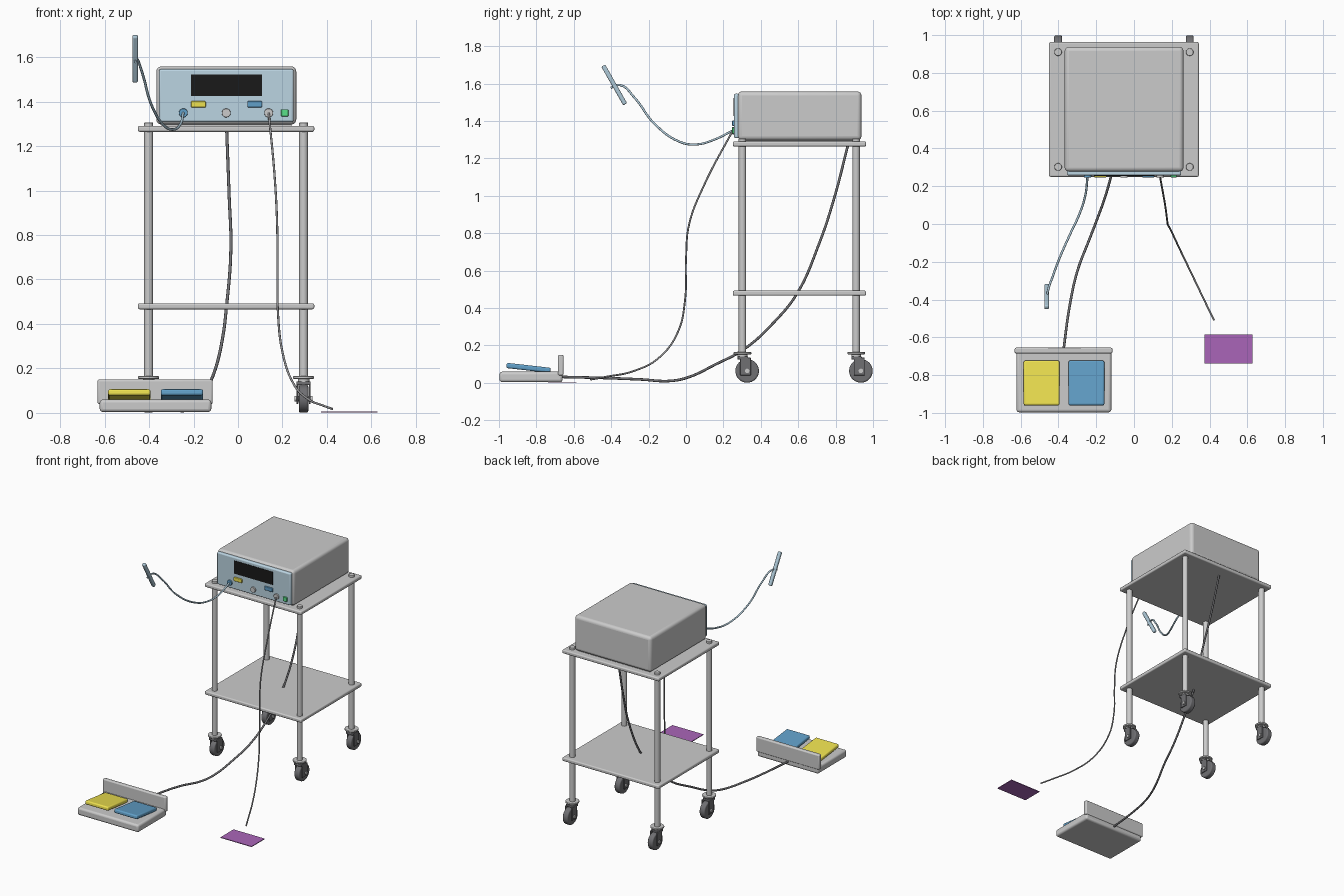
import bpy, math
from mathutils import Vector

if "Cube" in bpy.data.objects:
    bpy.data.objects.remove(bpy.data.objects["Cube"])

MATS = {}
COL = dict(panel=(.50, .66, .76), black=(.01, .01, .01), yellow=(.85, .75, .08), blue=(.12, .35, .58),
           green=(.1, .75, .25), purple=(.40, .13, .48), dark=(.16, .16, .17), pale=(.42, .58, .68),
           cord=(.3, .3, .31))


def paint(ob, color):
    if color:
        if color not in MATS:
            MATS[color] = bpy.data.materials.new(color)
            MATS[color].diffuse_color = (*COL[color], 1)
        ob.data.materials.append(MATS[color])


def smooth(ob):
    bpy.ops.object.select_all(action='DESELECT')
    ob.select_set(True)
    bpy.context.view_layer.objects.active = ob
    bpy.ops.object.shade_smooth_by_angle(angle=math.radians(35))


def box(name, x, y, z, bevel=0, color=None, rot_x=0, segments=3):
    lo, hi = Vector((x[0], y[0], z[0])), Vector((x[1], y[1], z[1]))
    bpy.ops.mesh.primitive_cube_add(size=1, location=(lo + hi) / 2)
    ob = bpy.context.object
    ob.name = name
    ob.scale = hi - lo
    bpy.ops.object.transform_apply(location=False, rotation=False, scale=True)
    ob.rotation_euler.x = rot_x
    paint(ob, color)
    if bevel:
        m = ob.modifiers.new("round", 'BEVEL')
        m.width, m.segments = bevel, segments
        smooth(ob)
    return ob


def cyl(name, loc, r, depth, axis='z', color=None, bevel=0, verts=32):
    rot = {'z': (0, 0, 0), 'x': (0, math.pi / 2, 0), 'y': (math.pi / 2, 0, 0)}[axis]
    bpy.ops.mesh.primitive_cylinder_add(vertices=verts, radius=r, depth=depth, location=loc, rotation=rot)
    ob = bpy.context.object
    ob.name = name
    paint(ob, color)
    if bevel:
        m = ob.modifiers.new("round", 'BEVEL')
        m.width, m.segments, m.limit_method = bevel, 3, 'ANGLE'
    smooth(ob)
    return ob


def cable(name, pts, r, color):
    cu = bpy.data.curves.new(name, 'CURVE')
    cu.dimensions = '3D'
    cu.bevel_depth, cu.bevel_resolution, cu.resolution_u = r, 3, 8
    cu.use_fill_caps = True
    sp = cu.splines.new('BEZIER')
    sp.bezier_points.add(len(pts) - 1)
    for bp, p in zip(sp.bezier_points, pts):
        bp.co = p
        bp.handle_left_type = bp.handle_right_type = 'AUTO'
    ob = bpy.data.objects.new(name, cu)
    bpy.context.collection.objects.link(ob)
    paint(ob, color)


# trolley shelves
for name, z in (("top_shelf", 1.264), ("lower_shelf", .466)):
    box(name, (-.45, .343), (.25, .963), (z, z + .027), .008)

# posts and casters
for sx, px in (("left", -.402), ("right", .295)):
    for sy, py in (("front", .302), ("back", .91)):
        tag = f"{sy}_{sx}"
        cyl(f"post_{tag}", (px, py, .732), .02, 1.148, bevel=.003)
        cyl(f"caster_flange_{tag}", (px, py, .159), .047, .012, bevel=.003)
        cyl(f"caster_swivel_{tag}", (px, py, .14), .026, .03)
        wy = py + .025
        cyl(f"wheel_{tag}", (px, wy, .064), .063, .042, 'x', 'dark', .008)
        cyl(f"axle_{tag}", (px, wy, .064), .012, .08, 'x')
        box(f"fork_bridge_{tag}", (px - .032, px + .032), (py - .026, py + .03), (.125, .142), .004, 'dark')
        for s in (-1, 1):
            c = px + s * .028
            box(f"fork_arm_{tag}_{s}", (c - .004, c + .004), (py - .012, py + .045), (.04, .135), .003, 'dark')

# generator unit
box("unit_body", (-.367, .262), (.277, .938), (1.297, 1.558), .022, segments=4)
box("unit_base", (-.345, .24), (.30, .915), (1.289, 1.302))
panel = box("front_panel", (-.355, .25), (.257, .285), (1.308, 1.546), .009, 'panel')
box("display", (-.211, .107), (.254, .262), (1.426, 1.522), 0, 'black')
box("yellow_button", (-.211, -.145), (.247, .262), (1.374, 1.402), .004, 'yellow')
box("blue_button", (.042, .108), (.247, .262), (1.374, 1.402), .004, 'blue')
box("power_button", (.194, .226), (.247, .262), (1.333, 1.365), .003, 'green')
for name, x, c in (("handpiece_socket", -.246, 'blue'), ("spare_socket", -.053, None), ("return_socket", .138, None)):
    cyl(name, (x, .253, 1.349), .02, .014, 'y', c, .003)

# handpiece, leaning in the y-z plane
box("handpiece", (-.475, -.45), (-.396, -.372), (1.474, 1.712), .007, 'pale', math.atan2(.118, .208))
cable("handpiece_cable", [(-.246, .25, 1.349), (-.258, .15, 1.30), (-.288, .055, 1.275), (-.33, -.036, 1.29),
                          (-.39, -.17, 1.387), (-.43, -.277, 1.527), (-.455, -.352, 1.592),
                          (-.463, -.402, 1.578)], .006, 'pale')

# return pad and its cable
box("return_pad", (.373, .628), (-.738, -.585), (.001, .006), 0, 'purple')
cable("return_cable", [(.138, .25, 1.349), (.165, .098, 1.06), (.176, .016, .845), (.178, 0, .66),
                       (.18, -.005, .445), (.2, -.043, .273), (.248, -.145, .134), (.312, -.278, .064),
                       (.385, -.43, .032), (.424, -.51, .018)], .005, 'cord')

# foot switch
box("pedal_base", (-.622, -.12), (-.997, -.66), (.004, .06), .014)
box("pedal_guard", (-.632, -.114), (-.685, -.655), (.04, .15), .008)
for name, x in (("yellow_pedal", -.489), ("blue_pedal", -.252)):
    box(name, (x - .095, x + .095), (-.961, -.723), (.066, .094), .009, name.split("_")[0], math.radians(-6.5))
cable("pedal_cable", [(-.051, .867, 1.275), (-.04, .79, .98), (-.032, .71, .74), (-.052, .592, .475),
                      (-.071, .473, .327), (-.107, .313, .182), (-.15, .152, .096), (-.198, .018, .032),
                      (-.235, -.078, .011), (-.3, -.25, .019), (-.34, -.43, .026), (-.373, -.665, .032)],
      .007, 'dark')

for m in bpy.data.materials:
    if m.users and not m.is_grease_pencil:
        m.use_nodes = True
        m.node_tree.nodes["Principled BSDF"].inputs["Base Color"].default_value = m.diffuse_color
